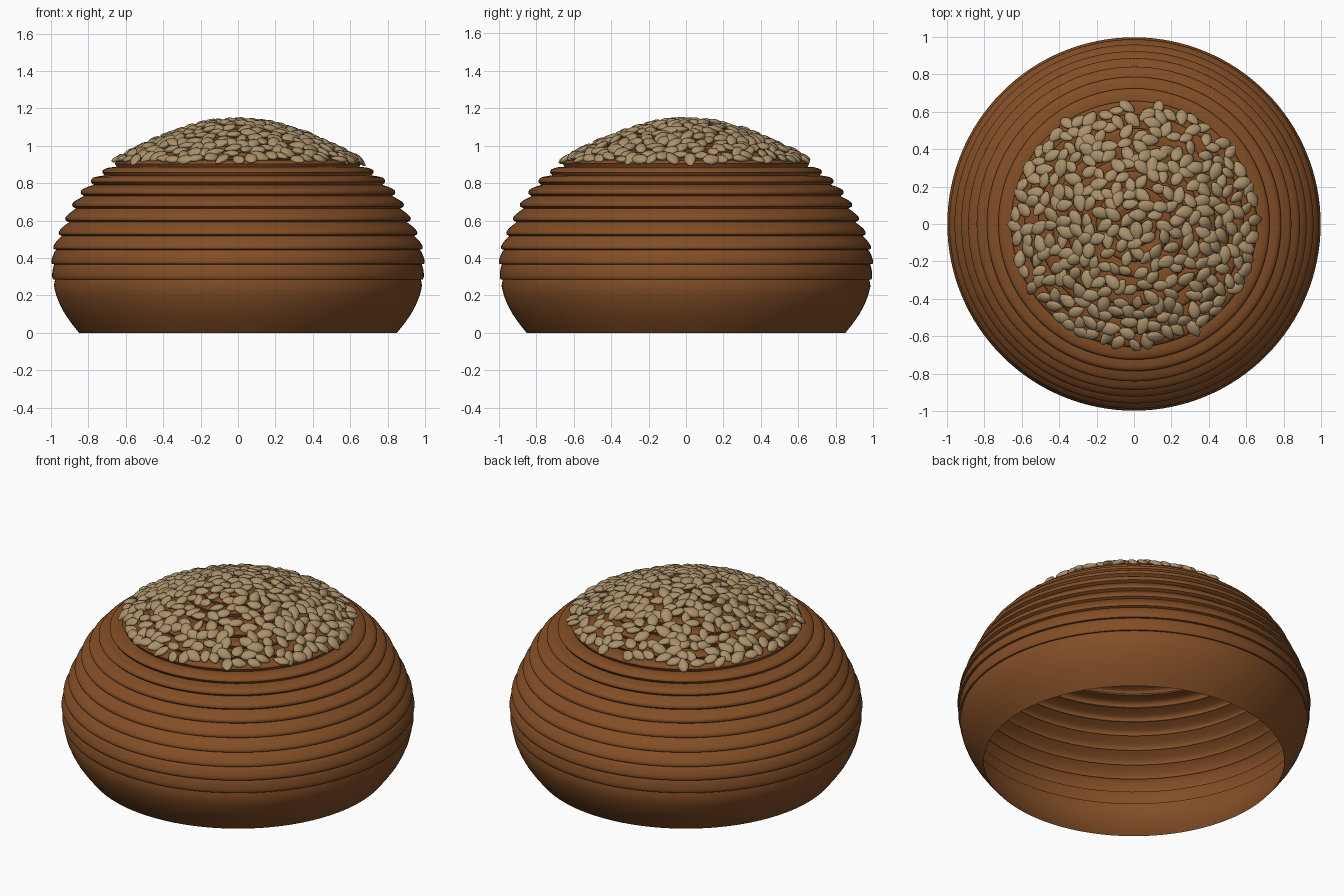
import bpy, bmesh, math, random
from mathutils import Vector, Matrix, Euler

if "Cube" in bpy.data.objects:
    bpy.data.objects.remove(bpy.data.objects["Cube"])
random.seed(7)


def material(name, colour):
    mat = bpy.data.materials.new(name)
    mat.use_nodes = True
    mat.diffuse_color = (*colour, 1)
    bsdf = next(n for n in mat.node_tree.nodes if n.type == "BSDF_PRINCIPLED")
    bsdf.inputs["Base Color"].default_value = (*colour, 1)
    return mat


def add_object(name, bm, mat, angle):
    mesh = bpy.data.meshes.new(name)
    bm.to_mesh(mesh)
    bm.free()
    mesh.materials.append(mat)
    obj = bpy.data.objects.new(name, mesh)
    bpy.context.collection.objects.link(obj)
    bpy.ops.object.select_all(action="DESELECT")
    obj.select_set(True)
    bpy.context.view_layer.objects.active = obj
    bpy.ops.object.shade_smooth_by_angle(angle=math.radians(angle))
    return obj


crust = material("brown crust", (0.225, 0.075, 0.019))
seed_tan = material("tan seed", (0.40, 0.28, 0.145))

# Outline (radius, height): plain lower wall, then the ridged dome
wall = [(.85, 0), (.89, .05), (.925, .1), (.952, .15), (.972, .2), (.984, .25)]
dome = [Vector(p) for p in [
    (.992, .285), (1, .36), (.994, .44), (.965, .525), (.925, .61), (.88, .7),
    (.83, .77), (.77, .835), (.68, .9), (.55, .972), (.42, 1.03), (.29, 1.08),
    (.15, 1.118), (0, 1.13)]]
lengths = [(b - a).length for a, b in zip(dome, dome[1:])]


def along(s):
    """Point and tangent at distance s up the dome outline."""
    for a, b, length in zip(dome, dome[1:], lengths):
        if s <= length or b is dome[-1]:
            return a.lerp(b, min(s / length, 1)), (b - a).normalized()
        s -= length


# Overlapping ridges, each bulging near its lower edge
RIDGES, STEPS = 17.5, 8
samples = int(RIDGES * STEPS)
profile = list(wall)
for i in range(samples + 1):
    point, tangent = along(sum(lengths) * i / samples)
    normal = Vector((tangent.y, -tangent.x))
    t = (i % STEPS) / STEPS
    bump = math.sin(math.pi * t ** 0.66)
    depth = 0.014 + 0.014 * min(i / (4 * STEPS), 1)
    point = point - normal * depth * (1 - bump) - tangent * 0.014 * bump
    profile.append((max(point.x, 0), point.y))
profile[-1] = (0, profile[-1][1])

# Bun shell, open underneath
bm = bmesh.new()
verts = [bm.verts.new((r, 0, z)) for r, z in profile]
edges = [bm.edges.new(pair) for pair in zip(verts, verts[1:])]
bmesh.ops.spin(bm, geom=verts + edges, cent=(0, 0, 0), axis=(0, 0, 1),
               angle=math.tau, steps=128, use_duplicate=False)
bmesh.ops.remove_doubles(bm, verts=bm.verts[:], dist=0.0002)
bmesh.ops.recalc_face_normals(bm, faces=bm.faces[:])
add_object("bun", bm, crust, 45)


# Seeds scattered over the crown
def dome_height(r):
    """Height and outward normal (radial, up) of the dome at radius r."""
    for a, b in zip(dome[1:], dome[2:]):
        if b.x <= r <= a.x:
            d = (b - a).normalized()
            return a.lerp(b, (a.x - r) / (a.x - b.x)).y, Vector((d.y, -d.x))


spots = []
for attempt in range(8000):
    r, a = 0.645 * math.sqrt(random.random()), random.uniform(0, math.tau)
    spot = Vector((r * math.cos(a), r * math.sin(a)))
    if all((spot - other).length > 0.05 for other in spots):
        spots.append(spot)
    if len(spots) == 310:
        break

bm = bmesh.new()
for spot in spots:
    z, n = dome_height(spot.length)
    out = spot.normalized()
    normal = Vector((out.x * n.x, out.y * n.x, n.y))
    turn = normal.to_track_quat("Z", "Y").to_matrix().to_4x4()
    wobble = Euler((random.uniform(-.3, .3), random.uniform(-.3, .3),
                    random.uniform(0, math.tau))).to_matrix().to_4x4()
    place = Matrix.Translation(Vector((*spot, z)) + normal * 0.006) @ turn @ wobble
    size = random.uniform(0.85, 1.12)
    seed = bmesh.ops.create_uvsphere(bm, u_segments=12, v_segments=8, radius=1)
    for v in seed["verts"]:
        # Teardrop: the poles lie along the length, one drawn to a point
        along_x, side, up = v.co.z, v.co.x, v.co.y
        taper = 1 - 0.35 * max(along_x, 0)
        v.co = place @ (Vector((along_x * 0.048, side * taper * 0.033,
                                up * taper * 0.018)) * size)
add_object("seeds", bm, seed_tan, 60)
